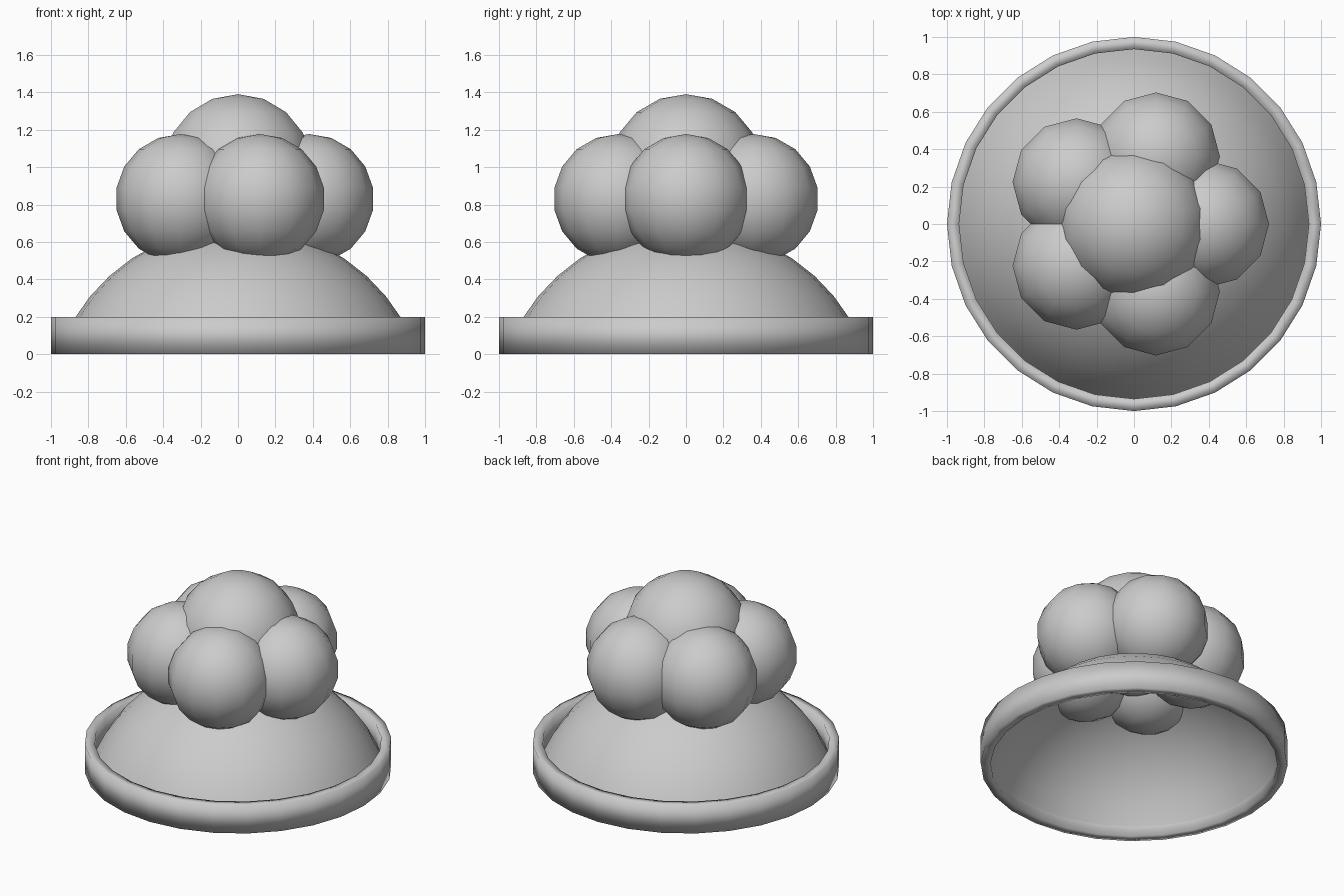
import bpy, math

if "Cube" in bpy.data.objects:
    bpy.data.objects.remove(bpy.data.objects["Cube"])

SEG = 28


def lathe(name, profile, closed=False):
    """Revolve (radius, z) points around z; a zero radius makes a pole."""
    verts, faces, rows = [], [], []
    for r, z in profile:
        start = len(verts)
        n = 1 if r < 1e-6 else SEG
        for i in range(n):
            a = math.tau * i / SEG
            verts.append((r * math.cos(a), r * math.sin(a), z))
        rows.append([start + i % n for i in range(SEG)])
    pairs = list(zip(rows, rows[1:]))
    if closed:
        pairs.append((rows[-1], rows[0]))
    for lo, hi in pairs:
        for i in range(SEG):
            j = (i + 1) % SEG
            face = [lo[i], lo[j], hi[j], hi[i]]
            faces.append(list(dict.fromkeys(face)))
    mesh = bpy.data.meshes.new(name)
    mesh.from_pydata(verts, [], faces)
    mesh.shade_smooth()
    obj = bpy.data.objects.new(name, mesh)
    bpy.context.collection.objects.link(obj)
    return obj


def ball(name, loc, radius, segments):
    """Smooth-shaded low-poly ball."""
    bpy.ops.mesh.primitive_uv_sphere_add(segments=segments, ring_count=9,
                                         radius=radius, location=loc)
    obj = bpy.context.object
    obj.name = name
    obj.data.shade_smooth()
    return obj


# Open rim band around the base
lathe("rim_band", [(0.935, 0), (1, 0), (1, 0.2), (0.935, 0.2)], closed=True)

# Hollow spherical-cap dome, its edge set into the inner wall of the band
R, ZC, STEPS = 1.022, -0.338, 8
rim_angle = math.asin(0.945 / R)
dome = [(R * math.sin(rim_angle * (1 - k / STEPS)),
         ZC + R * math.cos(rim_angle * (1 - k / STEPS))) for k in range(STEPS + 1)]
lathe("dome", dome)

# Cluster of five balls with one on top
for k in range(5):
    a = math.tau * k / 5
    ball(f"cluster_ball_{k + 1}", (0.38 * math.cos(a), 0.38 * math.sin(a), 0.83),
         0.347, 12)
ball("top_ball", (0, 0, 0.98), 0.41, 14)
